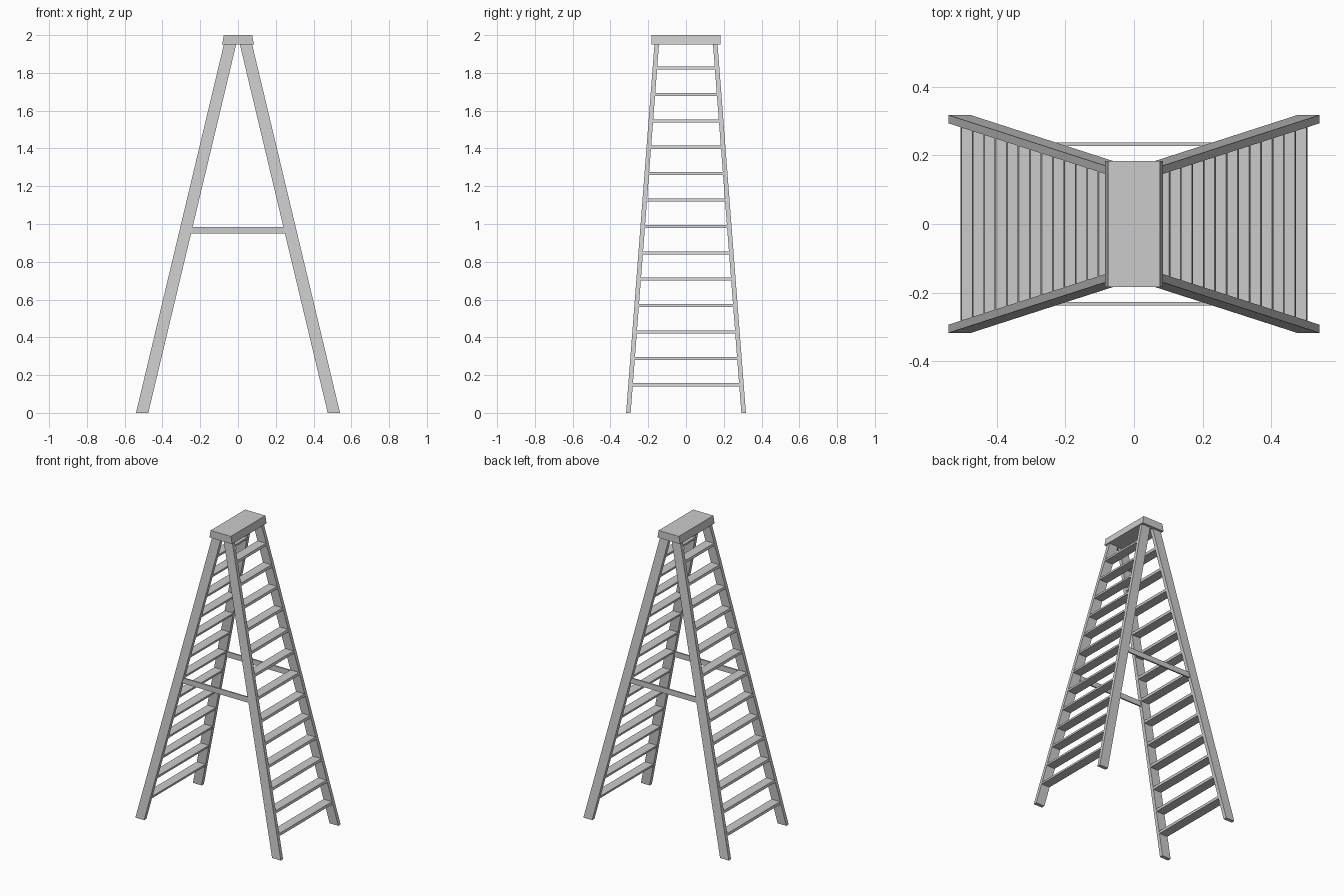
import bpy
import bmesh

if "Cube" in bpy.data.objects:
    bpy.data.objects.remove(bpy.data.objects["Cube"])

CAP_Z = 1.95     # underside of the top cap
RAIL_W = 0.065   # rail depth along x
RAIL_T = 0.024   # rail thickness along y


def rail_x(z):
    """Outer x of a rail at height z."""
    return 0.540 - 0.465 * z / CAP_Z


def rail_y(z):
    """Outer y of a rail at height z."""
    return 0.317 - 0.150 * z / CAP_Z


def add_frustum(bm, low, high):
    """Six-sided block between rectangles (x0, x1, y0, y1, z)."""
    rings = []
    for x0, x1, y0, y1, z in (low, high):
        rings.append([bm.verts.new(p) for p in
                      ((x0, y0, z), (x1, y0, z), (x1, y1, z), (x0, y1, z))])
    a, b = rings
    bm.faces.new(a[::-1])
    bm.faces.new(b)
    for i in range(4):
        j = (i + 1) % 4
        bm.faces.new((a[i], a[j], b[j], b[i]))


def make_part(name, blocks, mirror=(False, False)):
    bm = bmesh.new()
    for low, high in blocks:
        add_frustum(bm, low, high)
    mesh = bpy.data.meshes.new(name)
    bm.to_mesh(mesh)
    bm.free()
    obj = bpy.data.objects.new(name, mesh)
    bpy.context.collection.objects.link(obj)
    if any(mirror):
        mod = obj.modifiers.new("mirror", 'MIRROR')
        mod.use_axis = (mirror[0], mirror[1], False)
        mod.use_mirror_merge = False
    return obj


def rail_section(z):
    x, y = rail_x(z), rail_y(z)
    return (x - RAIL_W, x, y - RAIL_T, y, z)


def rung_section(z):
    x, y = rail_x(z), rail_y(z) - RAIL_T + 0.002
    return (x - RAIL_W + 0.001, x - 0.001, -y, y, z)


# Four splayed side rails
make_part("side_rail", [(rail_section(0), rail_section(CAP_Z + 0.005))], (True, True))

# Thirteen flat rungs on each side
heights = [0.149 + 0.1397 * i for i in range(13)]
make_part("rung", [(rung_section(z - 0.008), rung_section(z + 0.008)) for z in heights],
          (True, False))

# Spreader bars joining the two ladders
make_part("spreader_bar", [((-0.26, 0.26, 0.227, 0.237, 0.949),
                            (-0.26, 0.26, 0.227, 0.237, 0.985))], (False, True))

# Tapered top cap
make_part("top_cap", [((-0.084, 0.084, -0.183, 0.183, CAP_Z),
                       (-0.075, 0.075, -0.183, 0.183, 2.0))])
